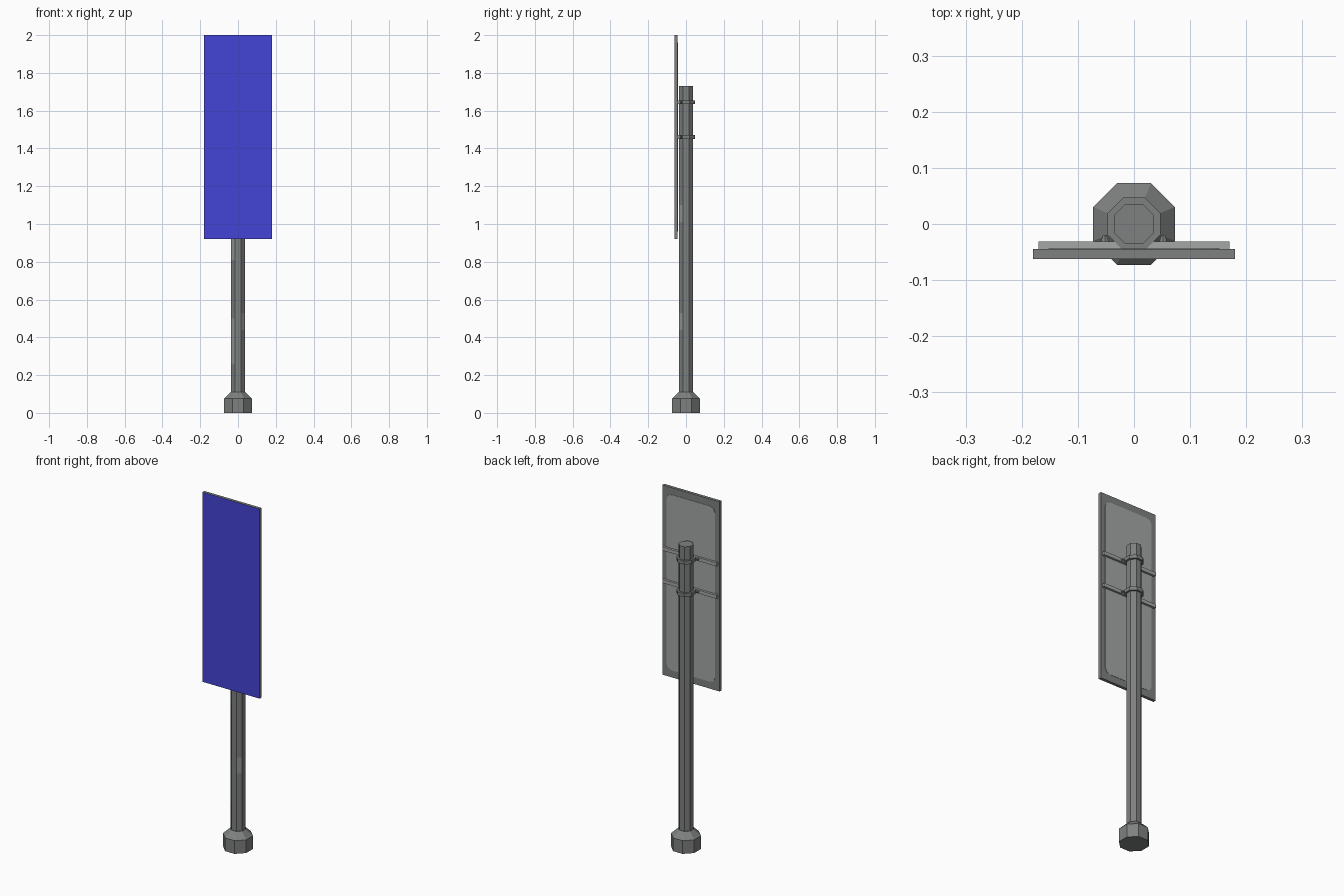
import bpy
import bmesh
from math import cos, pi, sin
from mathutils import Vector

cube = bpy.data.objects.get("Cube")
if cube:
    bpy.data.objects.remove(cube, do_unlink=True)


def material(name, r, g, b):
    m = bpy.data.materials.new(name)
    m.use_nodes = True
    m.diffuse_color = (r, g, b, 1)
    m.node_tree.nodes["Principled BSDF"].inputs["Base Color"].default_value = (r, g, b, 1)
    return m


BLUE = material("sign blue", 0.06, 0.06, 0.67)
DARK = material("dark grey metal", 0.21, 0.22, 0.215)
LIGHT = material("light grey metal", 0.37, 0.39, 0.38)
WORN = material("worn grey metal", 0.30, 0.32, 0.31)


def finish(name, bm, *mats):
    bmesh.ops.recalc_face_normals(bm, faces=bm.faces)
    mesh = bpy.data.meshes.new(name)
    bm.to_mesh(mesh)
    bm.free()
    for m in mats:
        mesh.materials.append(m)
    ob = bpy.data.objects.new(name, mesh)
    bpy.context.collection.objects.link(ob)
    return ob


def octagon_stack(profile):
    """Eight-sided column through (flat radius, height) pairs, flats on the axes."""
    bm = bmesh.new()
    rings = []
    for flat, z in profile:
        r = flat / cos(pi / 8)
        rings.append([bm.verts.new((r * cos((i + 0.5) * pi / 4),
                                    r * sin((i + 0.5) * pi / 4), z)) for i in range(8)])
    for a, b in zip(rings, rings[1:]):
        for i in range(8):
            j = (i + 1) % 8
            bm.faces.new((a[i], a[j], b[j], b[i]))
    bm.faces.new(rings[0])
    bm.faces.new(rings[-1])
    return bm


def box(x0, x1, y0, y1, z0, z1):
    bm = bmesh.new()
    bmesh.ops.create_cube(bm, size=1)
    for v in bm.verts:
        v.co = Vector(((x0 + x1) / 2 + v.co.x * (x1 - x0),
                       (y0 + y1) / 2 + v.co.y * (y1 - y0),
                       (z0 + z1) / 2 + v.co.z * (z1 - z0)))
    return bm


# Foot with a sloped shoulder
finish("base", octagon_stack([(0.073, 0), (0.073, 0.075), (0.038, 0.11)]), DARK)

# Post, with worn bands on the two front diagonal faces
worn_bands = {1: [(0.44, 0.53), (1.01, 1.10)], -1: [(0.26, 0.50), (0.81, 0.92)]}
levels = sorted({z for bands in worn_bands.values() for band in bands for z in band})
bm = octagon_stack([(0.036, z) for z in [0.10] + levels + [1.73]])
bmesh.ops.recalc_face_normals(bm, faces=bm.faces)
for f in bm.faces:
    c = f.calc_center_median()
    if f.normal.y < -0.5 and abs(f.normal.x) > 0.5:
        side = 1 if f.normal.x > 0 else -1
        if any(lo < c.z < hi for lo, hi in worn_bands[side]):
            f.material_index = 1
finish("post", bm, DARK, WORN)

# Sign board: blue front, dark rim and back
bm = box(-0.18, 0.18, -0.062, -0.045, 0.92, 2.0)
bmesh.ops.recalc_face_normals(bm, faces=bm.faces)
for f in bm.faces:
    f.material_index = 1 if f.normal.y < -0.9 else 0
finish("sign_board", bm, DARK, BLUE)

# Lighter panel on the back with clipped corners
bm = box(-0.152, 0.152, -0.046, -0.0435, 0.96, 1.96)
corners = [e for e in bm.edges if abs(e.verts[0].co.y - e.verts[1].co.y) > 0.001]
bmesh.ops.bevel(bm, geom=corners, offset=0.03, segments=2, profile=0.5, affect='EDGES')
finish("back_panel", bm, LIGHT)

# Two clamps: collar, cross rail and a pair of bolts each
for label, z in (("lower", 1.46), ("upper", 1.645)):
    bm = octagon_stack([(0.035, z - 0.01), (0.047, z - 0.01),
                        (0.047, z + 0.01), (0.035, z + 0.01)])
    finish(label + "_collar", bm, DARK)
    bm = box(-0.17, 0.17, -0.046, -0.031, z - 0.01, z + 0.01)
    finish(label + "_rail", bm, LIGHT)
    for side, s in (("left", 1), ("right", -1)):
        bm = bmesh.new()
        bmesh.ops.create_cone(bm, cap_ends=True, segments=6, radius1=0.008,
                              radius2=0.004, depth=0.012)
        for v in bm.verts:
            v.co = Vector((s * 0.052 + v.co.x, -0.026 + v.co.z, z + v.co.y))
        finish(f"{label}_{side}_bolt", bm, DARK)
